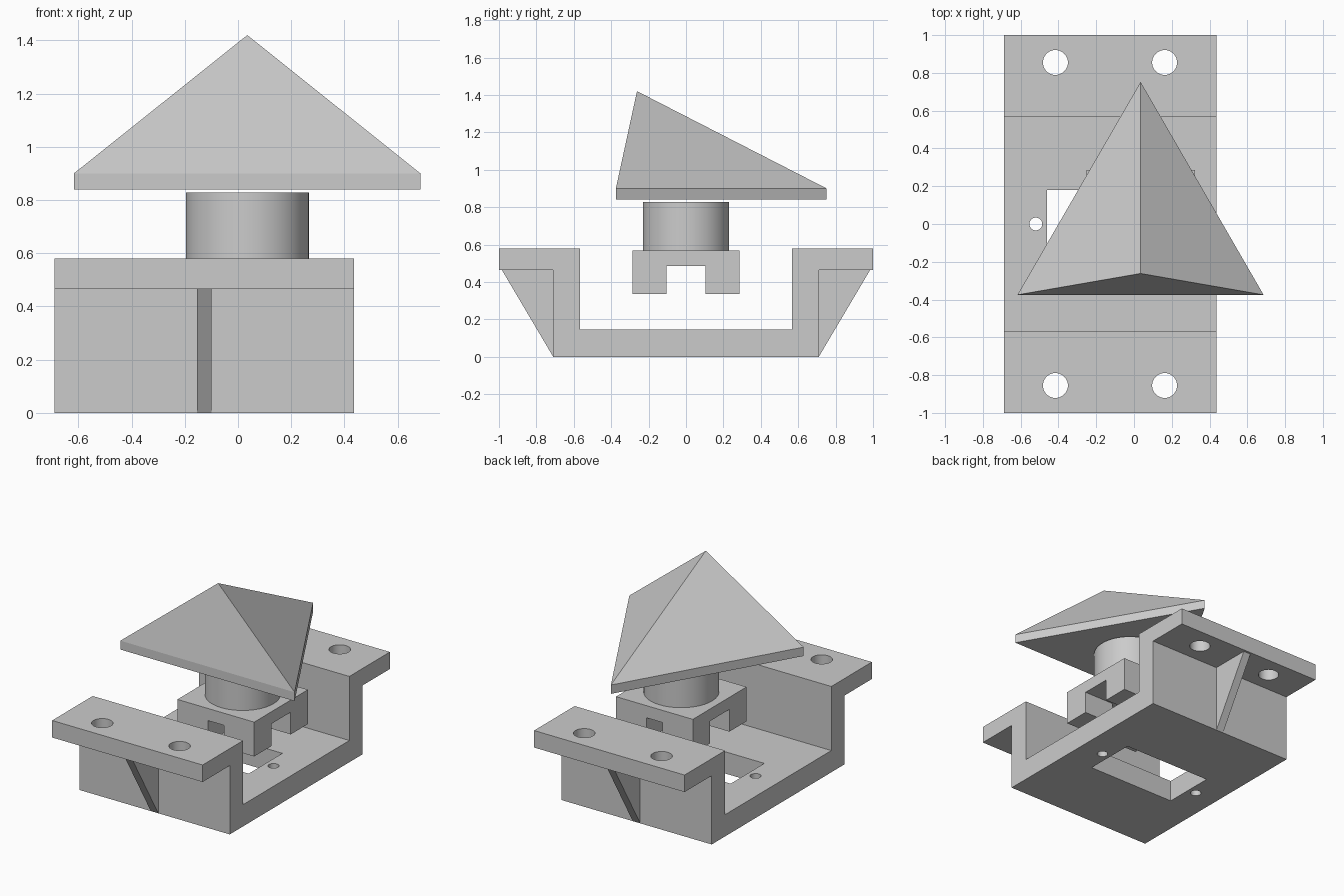
import bpy, bmesh, math
from mathutils import Vector

if "Cube" in bpy.data.objects:
    bpy.data.objects.remove(bpy.data.objects["Cube"])

grey = bpy.data.materials.new("plain_grey")
grey.diffuse_color = (0.6, 0.6, 0.6, 1)
grey.use_nodes = True
grey.node_tree.nodes["Principled BSDF"].inputs["Base Color"].default_value = grey.diffuse_color


def finish(name, bm):
    bmesh.ops.recalc_face_normals(bm, faces=bm.faces)
    me = bpy.data.meshes.new(name)
    bm.to_mesh(me)
    bm.free()
    ob = bpy.data.objects.new(name, me)
    me.materials.append(grey)
    bpy.context.collection.objects.link(ob)
    return ob


def extrude_x(name, profile, x0, x1):
    """Extrude a closed (y, z) profile from x0 to x1."""
    bm = bmesh.new()
    face = bm.faces.new([bm.verts.new((x0, y, z)) for y, z in profile])
    out = bmesh.ops.extrude_face_region(bm, geom=[face])
    moved = [g for g in out["geom"] if isinstance(g, bmesh.types.BMVert)]
    bmesh.ops.translate(bm, verts=moved, vec=(x1 - x0, 0, 0))
    return finish(name, bm)


def box(name, x0, x1, y0, y1, z0, z1):
    return extrude_x(name, [(y0, z0), (y1, z0), (y1, z1), (y0, z1)], x0, x1)


def cylinder(name, x, y, r, z0, z1, sides=48):
    bm = bmesh.new()
    bmesh.ops.create_cone(bm, cap_ends=True, segments=sides, radius1=r, radius2=r, depth=z1 - z0)
    bmesh.ops.translate(bm, verts=bm.verts, vec=(x, y, (z0 + z1) / 2))
    return finish(name, bm)


def cut(target, cutter):
    cutter.hide_render = True
    mod = target.modifiers.new("cut", 'BOOLEAN')
    mod.operation, mod.solver, mod.object = 'DIFFERENCE', 'EXACT', cutter
    bpy.context.view_layer.objects.active = target
    bpy.ops.object.modifier_apply(modifier=mod.name)
    bpy.data.objects.remove(cutter)


def smooth(ob):
    bpy.ops.object.select_all(action='DESELECT')
    ob.select_set(True)
    bpy.context.view_layer.objects.active = ob
    bpy.ops.object.shade_smooth_by_angle(angle=math.radians(30))


BX = -0.127   # centre of the bracket in x
TX = 0.035    # centre of the block, post and pyramid in x

# Channel bracket with outward flanges
half = [(0.71, 0), (0.71, 0.465), (1, 0.465), (1, 0.58), (0.567, 0.58), (0.567, 0.147)]
profile = half + [(-y, z) for y, z in reversed(half)]
bracket = extrude_x("bracket", profile, BX - 0.5625, BX + 0.5625)

# Floor window, pin holes and bolt holes
cut(bracket, box("window_cutter", BX - 0.333, BX + 0.333, -0.18, 0.18, -0.1, 0.3))
for sx in (-1, 1):
    cut(bracket, cylinder("pin_cutter", BX + sx * 0.393, 0, 0.034, -0.1, 0.3, 32))
    for sy in (-1, 1):
        cut(bracket, cylinder("bolt_cutter", BX + sx * 0.289, sy * 0.855, 0.066, 0.4, 0.7))
smooth(bracket)

# Triangular ribs below the flanges
for name, s in (("front_rib", -1), ("back_rib", 1)):
    extrude_x(name, [(s * 0.71, 0), (s * 0.985, 0.465), (s * 0.71, 0.465)], BX - 0.028, BX + 0.028)

# Slotted block
block = box("slotted_block", TX - 0.287, TX + 0.287, -0.287, 0.287, 0.335, 0.567)
cut(block, box("long_slot_cutter", TX - 0.5, TX + 0.5, -0.103, 0.103, 0.2, 0.485))
cut(block, box("cross_slot_cutter", TX - 0.06, TX + 0.06, -0.5, 0.5, 0.2, 0.485))

# Round post
smooth(cylinder("post", TX, 0, 0.231, 0.567, 0.828, 64))

# Triangular plate rising to an off-centre peak
bm = bmesh.new()
corners = [(-0.617, -0.375), (0.686, -0.375), (TX, 0.752)]
low = [bm.verts.new((x, y, 0.84)) for x, y in corners]
high = [bm.verts.new((x, y, 0.90)) for x, y in corners]
peak = bm.verts.new((TX, -0.262, 1.42))
bm.faces.new(low[::-1])
for i in range(3):
    j = (i + 1) % 3
    bm.faces.new((low[i], low[j], high[j], high[i]))
    bm.faces.new((high[i], high[j], peak))
finish("pyramid", bm)
